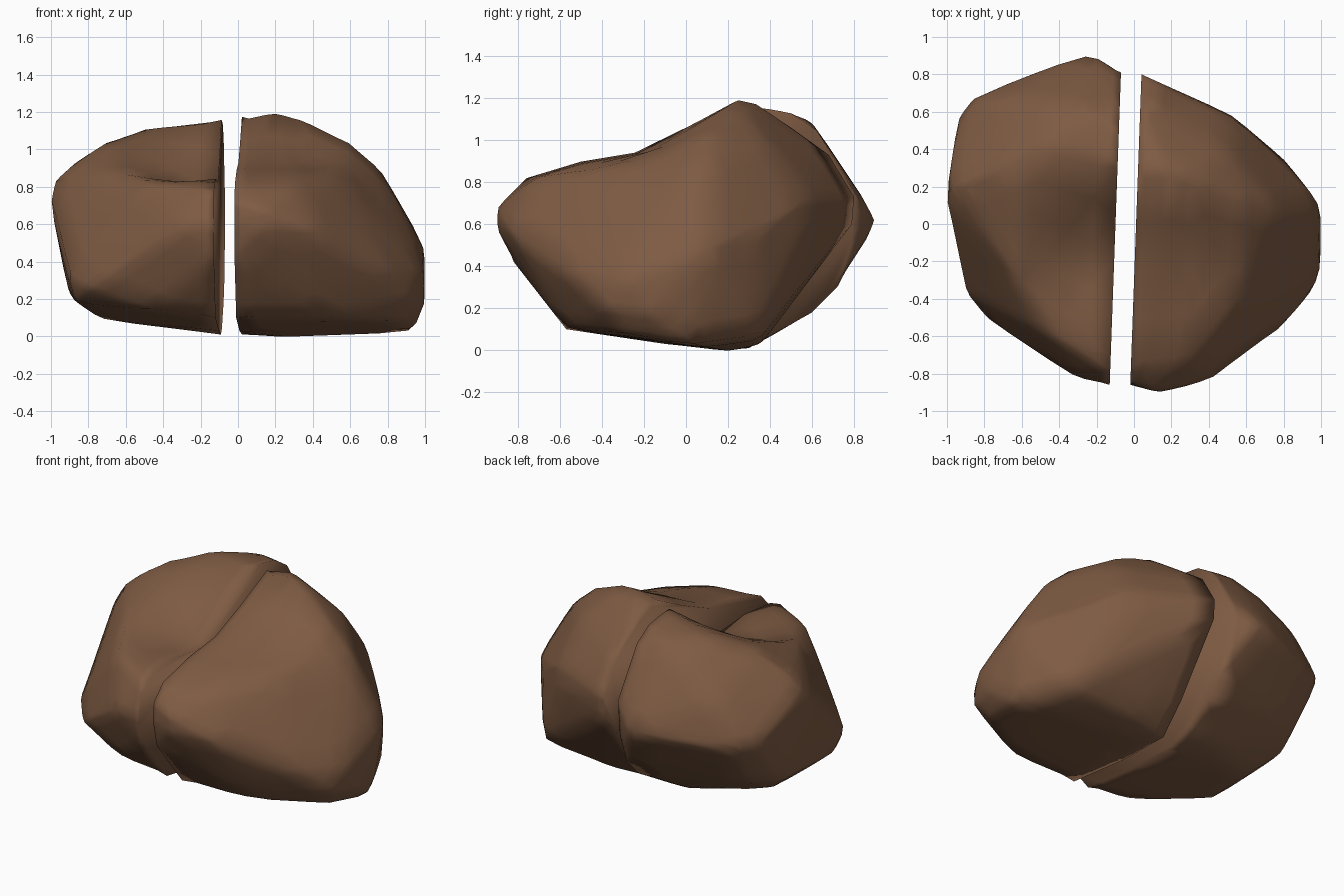
import bpy, bmesh, math

rock = bpy.data.materials.new("brown_rock")
rock.diffuse_color = (0.21, 0.105, 0.056, 1)


def make_half(name, cut_x, profile, outer, dents):
    """Hull of a flat cut profile (y, z) and outer points, refined and dented."""
    def plane(y):
        return cut_x + 0.06 * (y + 0.86) / 1.66
    bm = bmesh.new()
    for y, z in profile:
        bm.verts.new((plane(y), y, z))
    for p in outer:
        bm.verts.new(p)
    res = bmesh.ops.convex_hull(bm, input=bm.verts[:])
    junk = [g for g in res["geom_interior"] + res["geom_unused"] if isinstance(g, bmesh.types.BMVert)]
    bmesh.ops.delete(bm, geom=list(set(junk)), context='VERTS')
    bmesh.ops.subdivide_edges(bm, edges=bm.edges[:], cuts=3, use_grid_fill=True)
    bmesh.ops.triangulate(bm, faces=bm.faces[:])
    # soften the ridges but keep the split face flat
    free = [v for v in bm.verts if abs(v.co.x - plane(v.co.y)) > 1e-3]
    bmesh.ops.smooth_vert(bm, verts=free, factor=0.4,
                          use_axis_x=True, use_axis_y=True, use_axis_z=True)
    # join the split face into one
    cut = [f for f in bm.faces if all(abs(v.co.x - plane(v.co.y)) < 1e-3 for v in f.verts)]
    bmesh.ops.dissolve_faces(bm, faces=cut, use_verts=False)
    # hollows in the top
    for x, y, rx, ry, depth in dents:
        for v in bm.verts:
            d = ((v.co.x - x) / rx) ** 2 + ((v.co.y - y) / ry) ** 2
            v.co.z -= depth * math.exp(-d) * max(0, min(1, (v.co.z - 0.55) / 0.3))
    bmesh.ops.recalc_face_normals(bm, faces=bm.faces[:])
    me = bpy.data.meshes.new(name)
    bm.to_mesh(me)
    bm.free()
    me.materials.append(rock)
    me.shade_smooth()
    ob = bpy.data.objects.new(name, me)
    bpy.context.collection.objects.link(ob)


# right half of the split boulder
make_half("right_rock_half", -0.02,
    [(0.27, 1.18), (0.5, 1.06), (0.68, 0.93), (0.8, 0.73), (0.79, 0.6), (0.67, 0.46),
     (0.47, 0.18), (0.3, 0.01), (-0.1, 0.03), (-0.57, 0.1), (-0.82, 0.42),
     (-0.86, 0.6), (-0.85, 0.72), (-0.76, 0.82), (0.15, 1.13)],
    [(0.2, 0.27, 1.22), (0.32, 0.22, 1.19), (0.6, 0.1, 1.06), (0.78, 0.08, 0.9),
     (0.55, -0.4, 0.9), (0.3, -0.73, 0.82), (0.13, -0.9, 0.68), (0.14, -0.9, 0.57),
     (0.43, -0.83, 0.56), (0.78, -0.57, 0.38), (0.93, -0.39, 0.2), (0.99, -0.28, 0.35),
     (1.0, -0.15, 0.17), (1.0, 0.1, 0.5), (0.94, 0.05, 0.02), (0.88, -0.3, 0.08),
     (0.45, -0.57, 0.1), (0.25, 0.2, -0.005), (0.35, 0.36, 0.03), (0.8, 0.35, 0.06),
     (0.82, 0.32, 0.5), (0.69, 0.43, 0.62), (0.53, 0.58, 0.57), (0.53, 0.57, 0.72),
     (0.5, 0.4, 0.97)],
    [(0.2, -0.18, 0.6, 0.28, 0.085)])

# left half, with a deeper hollow beside the split
make_half("left_rock_half", -0.13,
    [(0.3, 1.18), (0.5, 1.13), (0.62, 1.05), (0.81, 0.74), (0.79, 0.5), (0.72, 0.3),
     (0.6, 0.18), (0.35, 0.04), (0.2, 0.01), (-0.1, 0.03), (-0.57, 0.1), (-0.82, 0.42),
     (-0.86, 0.6), (-0.8, 0.78), (-0.7, 0.83)],
    [(-0.24, 0.92, 0.61), (-0.8, 0.7, 0.55), (-0.87, 0.67, 0.6), (-0.94, 0.58, 0.6),
     (-0.27, 0.6, 1.09), (-0.45, 0.64, 1.0), (-0.68, 0.67, 0.84),
     (-0.5, 0.4, 1.12), (-0.7, 0.3, 1.05), (-0.9, 0.2, 0.91), (-0.99, 0.2, 0.83),
     (-1.01, 0.12, 0.74), (-0.6, -0.33, 0.91), (-0.47, -0.58, 0.83), (-0.32, -0.82, 0.58),
     (-0.77, -0.52, 0.26), (-0.83, -0.46, 0.28), (-0.91, -0.36, 0.33), (-0.87, -0.3, 0.18),
     (-0.91, 0.3, 0.24), (-0.74, 0.18, 0.09), (-0.28, 0.37, 0.045), (-0.8, 0.5, 0.28),
     (-0.45, -0.59, 0.14)],
    [(-0.18, -0.15, 0.36, 0.31, 0.2)])
